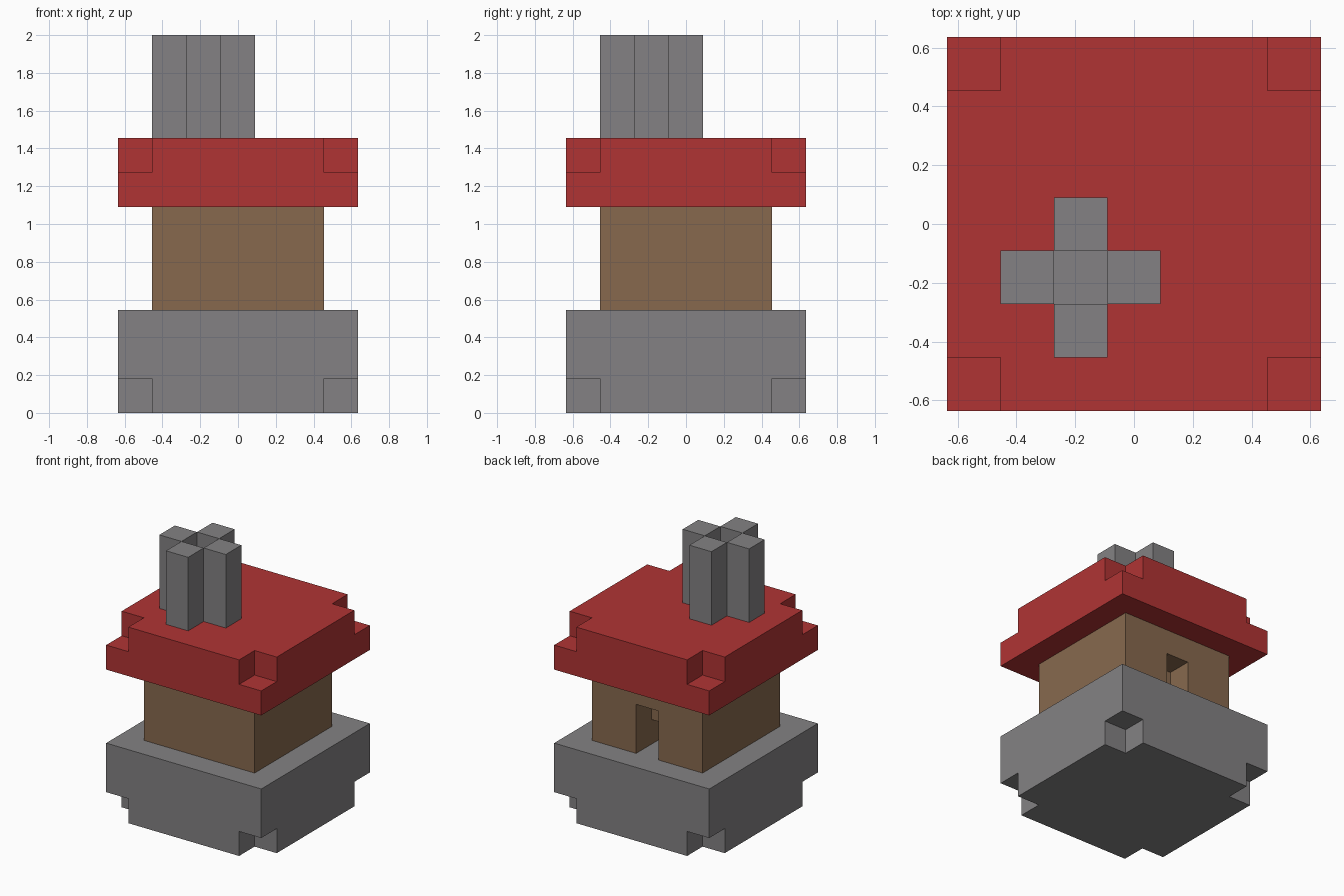
import bpy
import bmesh
from itertools import product
from mathutils import Vector

U = 2 / 11  # edge of one block; the model is eleven blocks tall

cube = bpy.data.objects.get("Cube")
if cube:
    bpy.data.objects.remove(cube, do_unlink=True)


def material(name, rgb):
    mat = bpy.data.materials.new(name)
    mat.use_nodes = True
    mat.diffuse_color = (*rgb, 1)
    mat.node_tree.nodes["Principled BSDF"].inputs["Base Color"].default_value = (*rgb, 1)
    return mat


def block(xs, ys, zs):
    """Set of unit cells filling the inclusive ranges."""
    return set(product(*(range(a, b + 1) for a, b in (xs, ys, zs))))


def corners(r, z):
    """The four corner cells of a square layer."""
    return {(x, y, z) for x in (-r, r) for y in (-r, r)}


def build(name, cells, mat):
    """Skin a set of cells with its outer faces and merge the flat areas."""
    bm = bmesh.new()
    for cell in sorted(cells):
        for axis, side in product(range(3), (-1, 1)):
            n = Vector((0, 0, 0))
            n[axis] = side
            if tuple(int(c + d) for c, d in zip(cell, n)) in cells:
                continue
            a = Vector((0, 0, 0))
            a[(axis + 1) % 3] = 1
            b = n.cross(a)
            mid = Vector(cell) + Vector((0, 0, 0.5)) + n / 2
            signs = ((-1, -1), (1, -1), (1, 1), (-1, 1))
            bm.faces.new([bm.verts.new((mid + a * i / 2 + b * j / 2) * U) for i, j in signs])
    bmesh.ops.remove_doubles(bm, verts=bm.verts, dist=U / 100)
    bmesh.ops.dissolve_limit(bm, angle_limit=0.01, verts=bm.verts, edges=bm.edges)
    mesh = bpy.data.meshes.new(name)
    bm.to_mesh(mesh)
    bm.free()
    mesh.materials.append(mat)
    obj = bpy.data.objects.new(name, mesh)
    bpy.context.collection.objects.link(obj)


stone = material("stone grey", (0.227, 0.222, 0.227))
wood = material("wood brown", (0.242, 0.141, 0.076))
tile = material("roof red", (0.434, 0.034, 0.034))

# Chimney shaft runs from the chimney top down to the stone base
flue = block((-1, -1), (-1, -1), (3, 10))

# Doorway in the back wall, deeper at its foot
doorway = block((0, 0), (2, 2), (3, 4)) | block((0, 0), (1, 1), (3, 3))

# Stone base with its lower corners notched
build("stone_base", block((-3, 3), (-3, 3), (0, 2)) - corners(3, 0), stone)

# House walls
build("walls", block((-2, 2), (-2, 2), (3, 5)) - doorway - flue, wood)

# Overhanging roof with its upper corners notched
build("roof", block((-3, 3), (-3, 3), (6, 7)) - corners(3, 7) - flue, tile)

# Chimney of four columns around the open shaft
cross = block((-2, 0), (-1, -1), (8, 10)) | block((-1, -1), (-2, 0), (8, 10))
build("chimney", cross - flue, stone)
